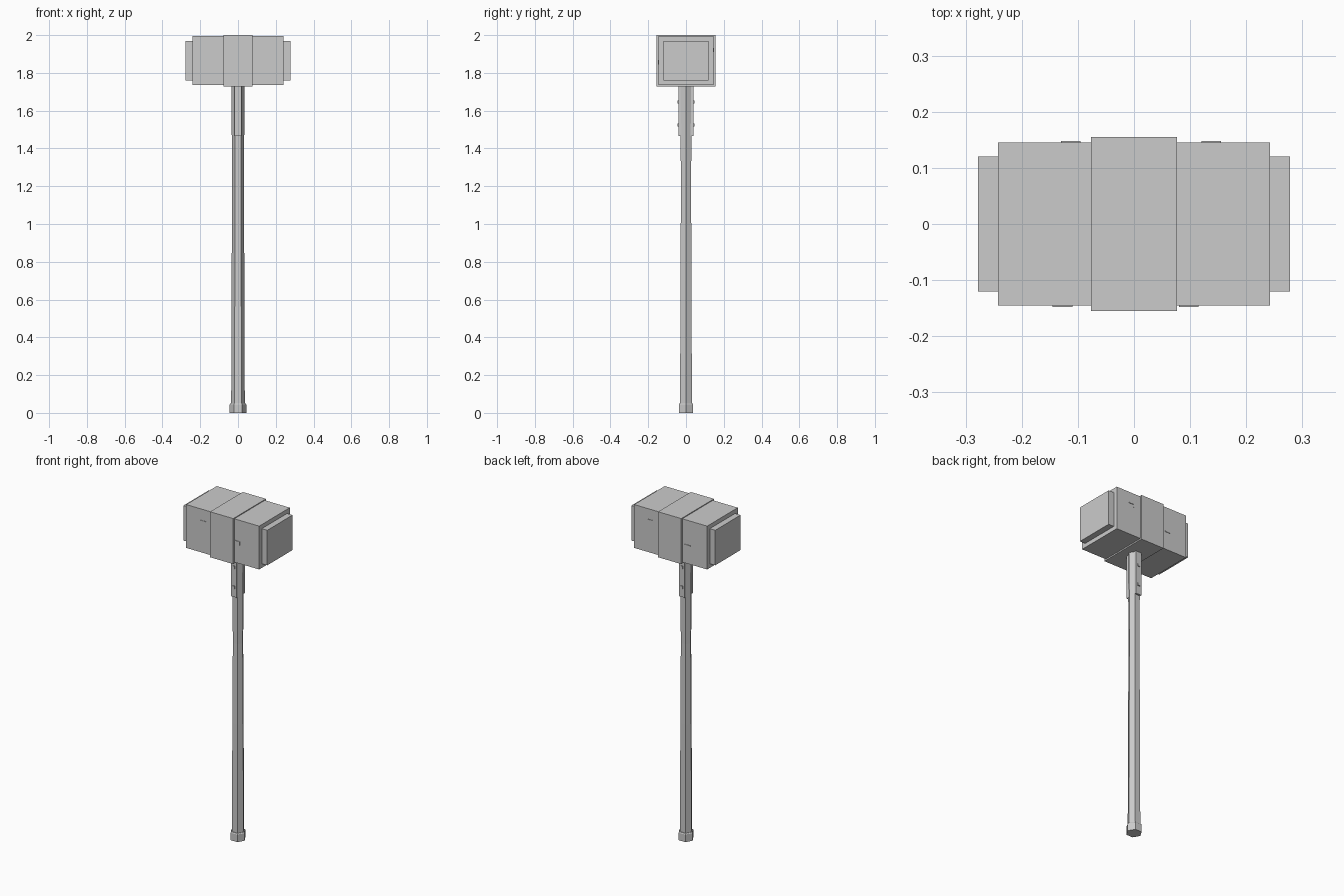
import bpy, bmesh, math

if "Cube" in bpy.data.objects:
    bpy.data.objects.remove(bpy.data.objects["Cube"])

steel = bpy.data.materials.new("grey_steel")
steel.diffuse_color = (0.6, 0.6, 0.6, 1)
steel.use_nodes = True
steel.node_tree.nodes["Principled BSDF"].inputs["Base Color"].default_value = steel.diffuse_color


def add_mesh(name, bm):
    bmesh.ops.recalc_face_normals(bm, faces=bm.faces)
    me = bpy.data.meshes.new(name)
    bm.to_mesh(me)
    bm.free()
    me.materials.append(steel)
    ob = bpy.data.objects.new(name, me)
    bpy.context.collection.objects.link(ob)
    return ob


def box(name, lo, hi):
    bm = bmesh.new()
    bmesh.ops.create_cube(bm, size=1)
    for v in bm.verts:
        v.co = [(a + b) / 2 + c * (b - a) for a, b, c in zip(lo, hi, v.co)]
    return add_mesh(name, bm)


def hex_column(name, rings):
    """Six-sided column with corners on the x axis, from (z, radius) rings."""
    bm = bmesh.new()
    loops = [[bm.verts.new((r * math.cos(i * math.pi / 3), r * math.sin(i * math.pi / 3), z))
              for i in range(6)] for z, r in rings]
    for a, b in zip(loops, loops[1:]):
        for i in range(6):
            j = (i + 1) % 6
            bm.faces.new((a[i], a[j], b[j], b[i]))
    bm.faces.new(loops[0])
    bm.faces.new(loops[-1])
    return add_mesh(name, bm)


# Handle, slightly slimmer in the middle, with a pommel
hex_column("handle", [(0.03, 0.036), (0.70, 0.034), (1.18, 0.031), (1.74, 0.035)])
hex_column("pommel", [(0, 0.044), (0.045, 0.044), (0.05, 0.040)])

# Head: main block, raised centre band, striking faces
box("head_block", (-0.242, -0.145, 1.735), (0.242, 0.145, 1.995))
box("head_band", (-0.077, -0.155, 1.727), (0.077, 0.155, 2.0))
for s, side in ((-1, "left"), (1, "right")):
    xs = sorted((s * 0.23, s * 0.278))
    box("striking_face_" + side, (xs[0], -0.12, 1.76), (xs[1], 0.12, 1.97))

# Straps riveted on the front and back of the handle
for s, side in ((-1, "front"), (1, "back")):
    ys = sorted((s * 0.025, s * 0.039))
    box("strap_" + side, (-0.019, ys[0], 1.465), (0.019, ys[1], 1.735))
    for z in (1.525, 1.645):
        ys = sorted((s * 0.035, s * 0.044))
        box("rivet_" + side, (-0.008, ys[0], z - 0.008), (0.008, ys[1], z + 0.008))

# Small scratches on the head: (side, x start, x end, z, hook x or None)
for s, x0, x1, z, hook in ((-1, -0.145, -0.11, 1.925, None), (-1, 0.08, 0.115, 1.865, 0.112),
                           (1, 0.12, 0.155, 1.93, 0.123), (1, -0.13, -0.095, 1.845, None)):
    ys = sorted((s * 0.142, s * 0.148))
    box("scratch", (x0, ys[0], z - 0.003), (x1, ys[1], z + 0.003))
    if hook:
        box("scratch_hook", (hook - 0.003, ys[0], z - 0.02), (hook + 0.003, ys[1], z))
